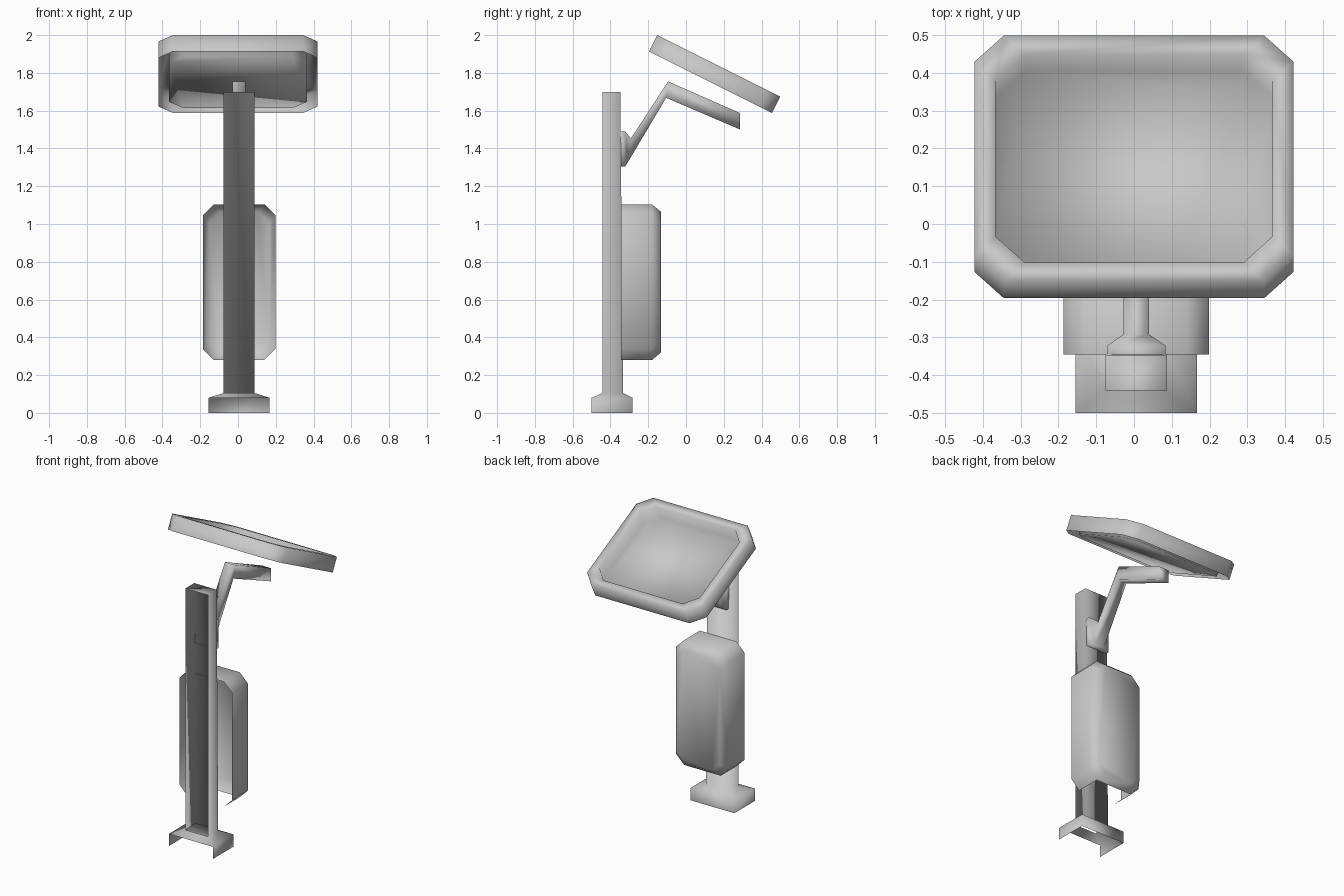
import bpy, math

cube = bpy.data.objects.get("Cube")
if cube:
    bpy.data.objects.remove(cube, do_unlink=True)

grey = bpy.data.materials.new("plain_grey")
grey.use_nodes = True
COLOUR = (0.58, 0.58, 0.58, 1)
grey.diffuse_color = COLOUR
grey.node_tree.nodes["Principled BSDF"].inputs["Base Color"].default_value = COLOUR

CX = 0.006  # middle of the post, box and arm


def loft(name, rings, skip=(), end=True):
    """Skin closed rings into a smooth shell; skip holds (band, side) pairs left open."""
    n = len(rings[0])
    last = (len(rings) - 1) * n
    faces = [(b * n + i, b * n + (i + 1) % n, (b + 1) * n + (i + 1) % n, (b + 1) * n + i)
             for b in range(len(rings) - 1) for i in range(n) if (b, i) not in skip]
    if end:
        faces.append(tuple(range(last, last + n)))
    mesh = bpy.data.meshes.new(name)
    mesh.from_pydata([p for ring in rings for p in ring], [], faces)
    mesh.materials.append(grey)
    mesh.shade_smooth()
    ob = bpy.data.objects.new(name, mesh)
    bpy.context.collection.objects.link(ob)
    return ob


def level_rect(half, y0, y1, z):
    """Level rectangle whose first side is the front."""
    return [(CX - half, y0, z), (CX + half, y0, z), (CX + half, y1, z), (CX - half, y1, z)]


def octagon(hx, hy, c):
    """Rectangle with cut corners whose first side is the bottom."""
    return [(c - hx, -hy), (hx - c, -hy), (hx, c - hy), (hx, hy - c),
            (hx - c, hy), (c - hx, hy), (-hx, hy - c), (-hx, c - hy)]


# Post on its foot: a channel open in front and below, closed at the top
loft("post_and_foot",
     [level_rect(0.161, -0.5, -0.284, 0), level_rect(0.161, -0.5, -0.284, 0.08),
      level_rect(0.082, -0.441, -0.333, 0.105), level_rect(0.082, -0.441, -0.348, 1.7)],
     skip={(0, 0), (2, 0)})

# Storage box: shell open toward the post and underneath
BOX_Z = 0.692


def box_ring(y, inset):
    return [(CX - x, y, BOX_Z + z)
            for x, z in octagon(0.192 - inset * 0.8, 0.412 - inset, 0.058)]


loft("storage_box", [box_ring(-0.345, 0), box_ring(-0.18, 0), box_ring(-0.132, 0.04)],
     skip={(0, 0)})


# Bent arm: wide bracket on the post, narrowing into a raised elbow
def arm_ring(half, y_low, z_low, y_high, z_high):
    return [(CX + half, y_low, z_low), (CX - half, y_low, z_low),
            (CX - half, y_high, z_high), (CX + half, y_high, z_high)]


loft("arm", [arm_ring(0.077, -0.346, 1.305, -0.346, 1.49),
             arm_ring(0.077, -0.322, 1.305, -0.322, 1.49),
             arm_ring(0.034, -0.312, 1.32, -0.292, 1.452),
             arm_ring(0.034, -0.105, 1.668, -0.095, 1.755),
             arm_ring(0.034, 0.287, 1.5, 0.287, 1.587)])


# Tilted tray: folded rim around a deep floor, hollow below the rim
def tray_ring(inset, z):
    return [(x, y, z) for x, y in octagon(0.422 - inset, 0.364 - inset, 0.077)]


DEPTH = 0.097
tray = loft("tray", [tray_ring(0, -DEPTH), tray_ring(0, 0),
                     tray_ring(0.056, 0), tray_ring(0.056, -DEPTH)])
tray.location = (0, 0.173, 1.8375)
tray.rotation_euler.x = -math.atan(0.5)
